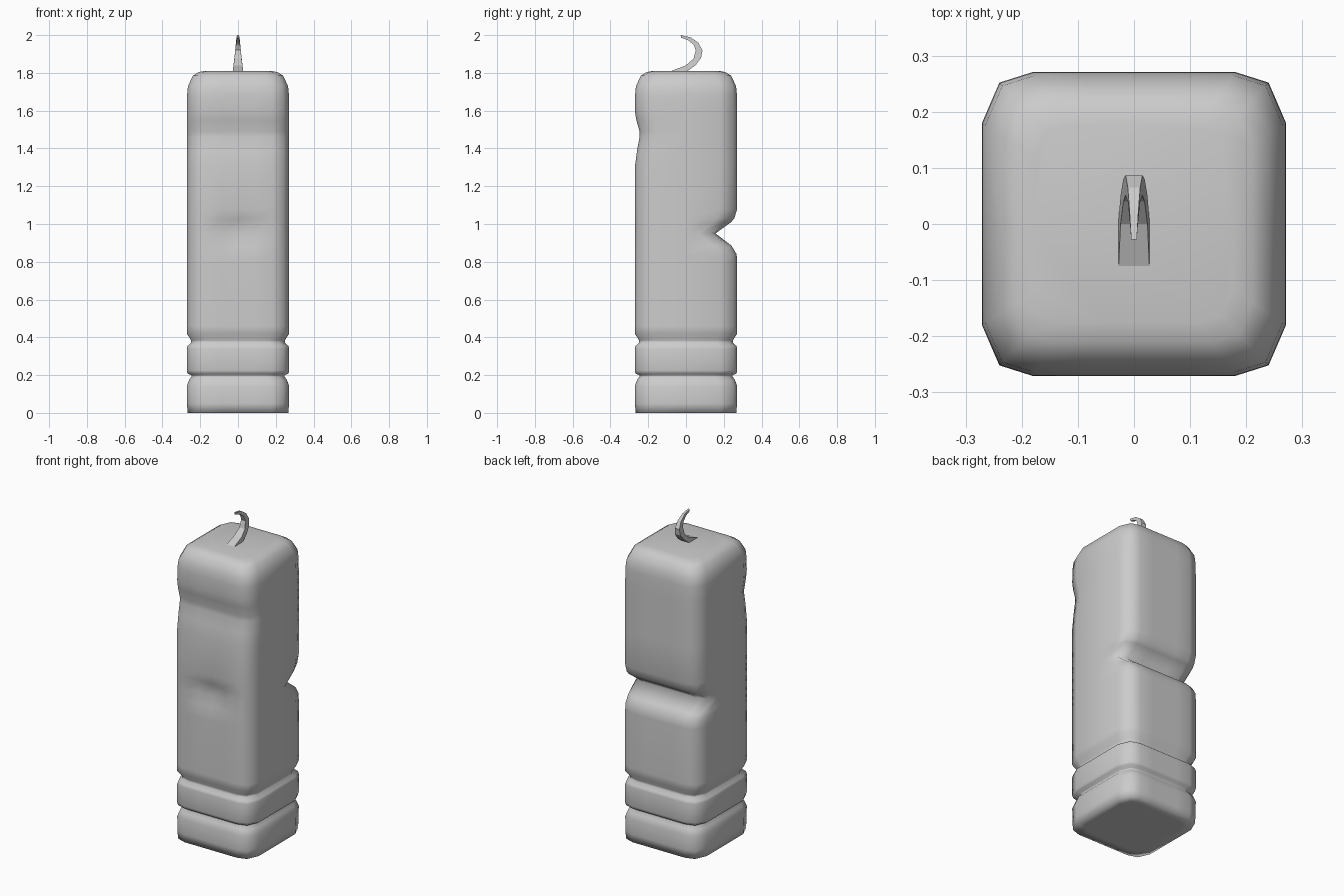
import bpy, bmesh

cube = bpy.data.objects.get("Cube")
if cube:
    bpy.data.objects.remove(cube, do_unlink=True)

grey = bpy.data.materials.new("plain grey")
grey.use_nodes = True
colour = (0.6, 0.6, 0.6, 1)
grey.diffuse_color = colour
grey.node_tree.nodes["Principled BSDF"].inputs["Base Color"].default_value = colour


def loft(name, rings, smooth):
    """Skin a list of equal-length rings and close both ends."""
    bm = bmesh.new()
    loops = [[bm.verts.new(p) for p in ring] for ring in rings]
    n = len(loops[0])
    for a, b in zip(loops, loops[1:]):
        for i in range(n):
            j = (i + 1) % n
            bm.faces.new((a[i], a[j], b[j], b[i]))
    bm.faces.new(loops[0][::-1])
    bm.faces.new(loops[-1])
    bmesh.ops.recalc_face_normals(bm, faces=bm.faces)
    for f in bm.faces:
        f.smooth = smooth
    mesh = bpy.data.meshes.new(name)
    bm.to_mesh(mesh)
    bm.free()
    mesh.materials.append(grey)
    obj = bpy.data.objects.new(name, mesh)
    bpy.context.collection.objects.link(obj)
    return obj


# One side of the rounded square; turning it four times gives the whole outline
SIDE = [(-0.24, -0.252), (-0.18, -0.271), (-0.09, -0.271), (0, -0.271),
        (0.09, -0.271), (0.18, -0.271), (0.24, -0.252), (0.271, -0.18),
        (0.271, 0), (0.271, 0.18), (0.24, 0.252)]
OUTLINE = SIDE + [(x, 0.271) for x in (0.18, 0.09, 0, -0.09, -0.18)]
OUTLINE += [(-0.24, 0.252), (-0.271, 0.18), (-0.271, 0), (-0.271, -0.18)]


def body_ring(z, inset=0, front=0, back=0, dent=0):
    """Outline at height z, pushed in all round, at the front and at the back."""
    k = 1 - inset / 0.271
    ring = []
    for x, y in OUTLINE:
        px, py = x * k, y * k
        if y < -0.17:
            py += front
        if y > 0.17:
            py -= back
        if y < -0.26 and abs(x) < 0.1:
            py += dent * (1 if x == 0 else 0.6)
        ring.append((px, py, z))
    return ring


# Body: base, two grooves, notched back, dented front, rounded top
body = loft("candle_body", [
    body_ring(0, 0.06), body_ring(0, 0.004), body_ring(0.05, 0.001), body_ring(0.14),
    body_ring(0.175, 0.012), body_ring(0.19, 0.024), body_ring(0.2, 0.024),
    body_ring(0.208, 0.004), body_ring(0.225), body_ring(0.34), body_ring(0.355, 0.004),
    body_ring(0.37, 0.022), body_ring(0.385, 0.022), body_ring(0.42),
    body_ring(0.46), body_ring(0.8),
    body_ring(0.84, back=0.003, dent=0.003),
    body_ring(0.885, back=0.03, dent=0.012),
    body_ring(0.95, back=0.115, dent=0.027),
    body_ring(1.01, back=0.032, dent=0.02),
    body_ring(1.03, back=0.015, dent=0.01),
    body_ring(1.08), body_ring(1.3), body_ring(1.39, front=0.012),
    body_ring(1.46, front=0.025), body_ring(1.49, front=0.025),
    body_ring(1.55, front=0.008), body_ring(1.6), body_ring(1.68, 0.001),
    body_ring(1.73, 0.006), body_ring(1.785, 0.032), body_ring(1.803, 0.06),
    body_ring(1.811, 0.095)], True)

# Wick: outer y, z, inner y, z, half width, curling forward to a narrow tip
WICK = [(0.0, 1.805, -0.09, 1.805, 0.028), (0.05, 1.84, 0.0, 1.84, 0.024),
        (0.08, 1.88, 0.04, 1.875, 0.019), (0.087, 1.92, 0.052, 1.92, 0.015),
        (0.065, 1.96, 0.04, 1.95, 0.011), (0.025, 1.988, 0.01, 1.974, 0.008),
        (-0.028, 2.0, -0.025, 1.985, 0.005)]
loft("wick", [[(-w, oy, oz), (w, oy, oz), (w, iy, iz), (-w, iy, iz)]
              for oy, oz, iy, iz, w in WICK], False)
